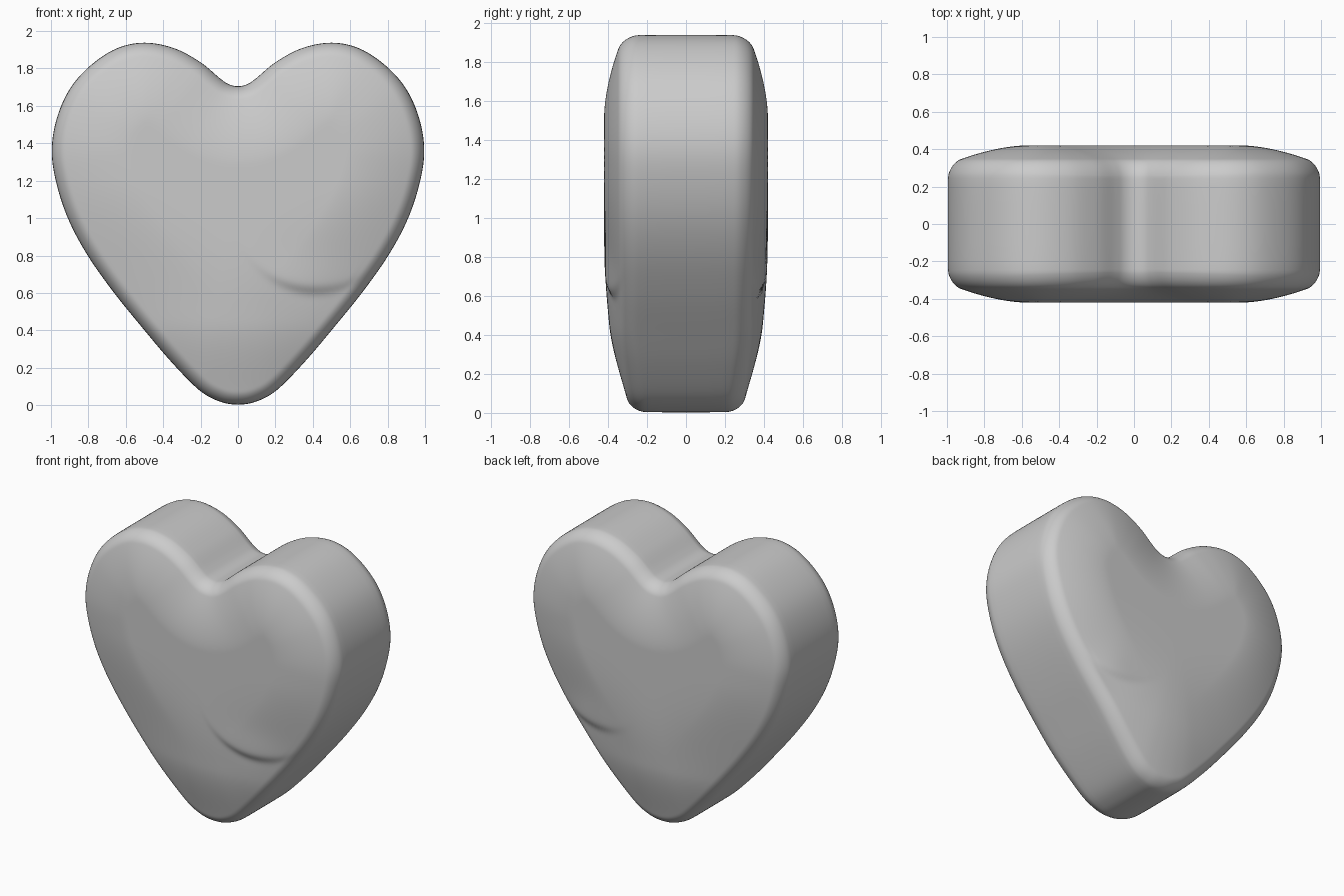
import bpy, bmesh, math
from mathutils import Vector, kdtree

if "Cube" in bpy.data.objects:
    bpy.data.objects.remove(bpy.data.objects["Cube"])

# right half of the outline (x, z), bottom tip to notch
HALF = [(0, .003), (.1, .02), (.21, .082), (.36, .235), (.51, .412), (.67, .61), (.81, .81),
        (.91, 1.0), (.972, 1.19), (.996, 1.36), (.97, 1.53), (.9, 1.69), (.79, 1.815),
        (.65, 1.907), (.5, 1.938), (.34, 1.908), (.2, 1.833), (.1, 1.75), (.05, 1.716), (0, 1.705)]
CENTRE = Vector((0, 1.12))
RINGS = 95


def spline(pts, steps):
    """Closed Catmull-Rom curve through pts."""
    out, n = [], len(pts)
    for i in range(n):
        a, b, c, d = (Vector(pts[(i + k) % n]) for k in (-1, 0, 1, 2))
        for j in range(steps):
            t = j / steps
            out.append(.5 * (2 * b + (c - a) * t + (2 * a - 5 * b + 4 * c - d) * t * t
                             + (3 * b - a - 3 * c + d) * t ** 3))
    return out


outline = spline(HALF + [(-x, z) for x, z in reversed(HALF[1:-1])], 9)
N = len(outline)
dense = spline(outline, 4)
tree = kdtree.KDTree(len(dense))
for i, p in enumerate(dense):
    tree.insert((p.x, p.y, 0), i)
tree.balance()


def smoothstep(a, b, v):
    t = min(max((v - a) / (b - a), 0), 1)
    return t * t * (3 - 2 * t)


def crease(p, side):
    """Curved fold in the lower right of the face: puffed above, dipped below."""
    v = p - Vector((.42, 1.08))
    t = .47 - v.length
    ang = math.atan2(v.x, -v.y)
    mid, width, amp = (-.1, .5, .017) if side < 0 else (.15, .4, .014)
    w = math.exp(-((ang - mid) / width) ** 2)
    step = .5 + .5 * math.tanh(t / .014)
    h = step * math.exp(-(t / .16) ** 2) - .45 * (1 - step) * math.exp(-abs(t) / .06)
    return amp * w * h


def rim_start(z):
    """Half width of the straight side wall, narrower at the tip."""
    return .235 - .035 * (1 - smoothstep(0, .45, z))


def height(p, s, side):
    """Half thickness: rounded rim plus gentle pillow."""
    d = tree.find((p.x, p.y, 0))[2]
    k = 1 - min(d / .07, 1)
    rim = rim_start(p.y) + .085 * math.sqrt(max(0, 1 - k * k))
    low = 1 - s ** 2.6
    high = 1 - (1 - min(d / .42, 1)) ** 1.7
    w = smoothstep(.5, 1.2, p.y)
    return rim + .1 * (low + (high - low) * w) + crease(p, side) * min(d / .1, 1)


bm = bmesh.new()
loops = []
scales = [1 - (i / RINGS) ** 1.5 for i in range(RINGS)]
# front face rings from middle to rim, side wall, back face rings
for side, order in ((-1, scales[::-1]), (1, scales)):
    for s in order:
        ring = []
        for q in outline:
            p = CENTRE + (q - CENTRE) * s
            y = rim_start(q.y) if s == 1 else height(p, s, side)
            ring.append(bm.verts.new((p.x, side * y, p.y)))
        loops.append(ring)
    if side < 0:
        for y in (-.1, 0, .1):
            loops.append([bm.verts.new((q.x, y, q.y)) for q in outline])

for a, b in zip(loops, loops[1:]):
    for i in range(N):
        j = (i + 1) % N
        bm.faces.new((a[i], a[j], b[j], b[i]))
bm.faces.new(loops[0])
bm.faces.new(loops[-1])
bmesh.ops.recalc_face_normals(bm, faces=bm.faces)
for f in bm.faces:
    f.smooth = True

mesh = bpy.data.meshes.new("heart")
bm.to_mesh(mesh)
bm.free()
heart = bpy.data.objects.new("heart", mesh)
bpy.context.collection.objects.link(heart)
# soften the whole skin a little
soft = heart.modifiers.new("soften", 'SMOOTH')
soft.factor = .5
soft.iterations = 6
